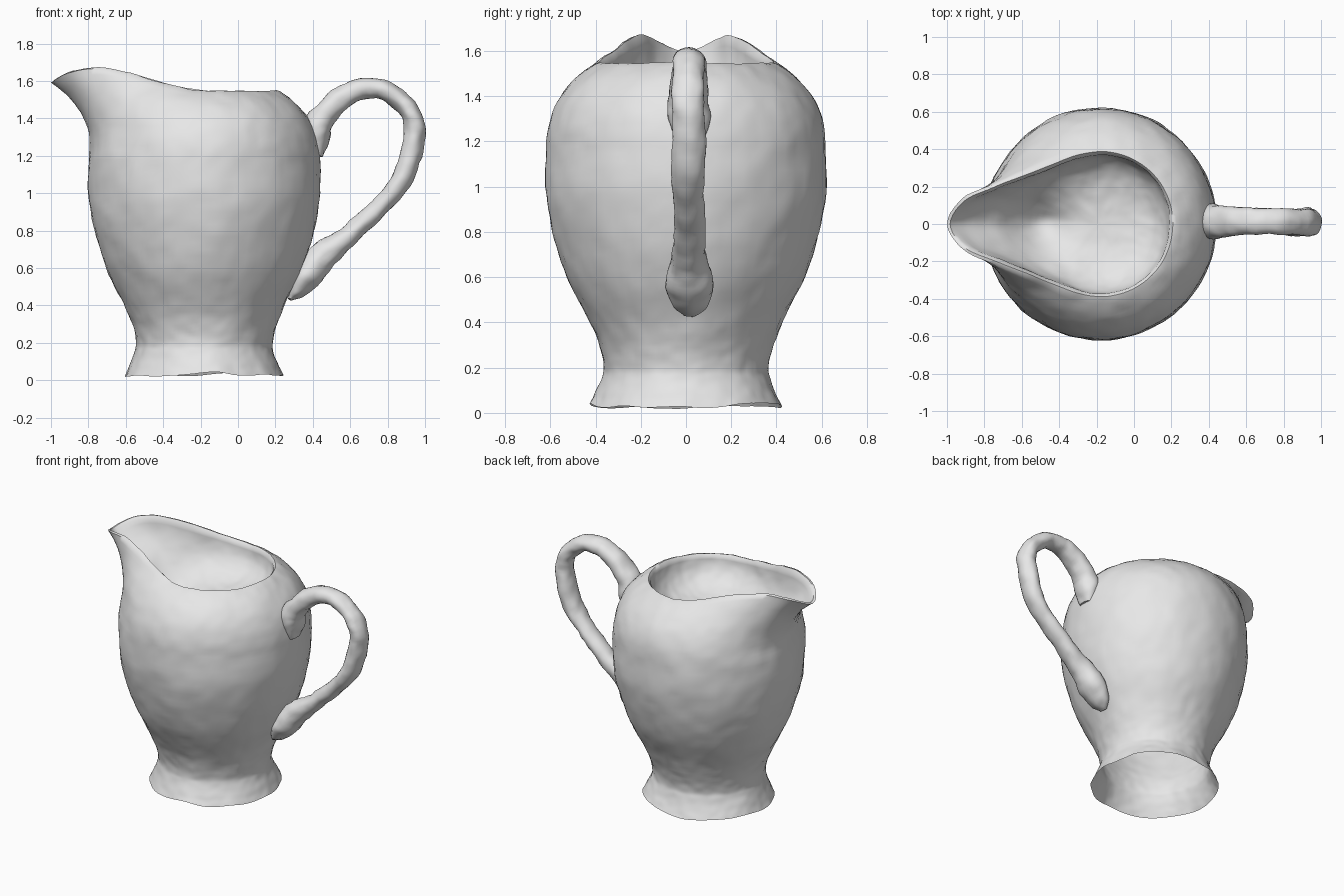
import bpy, bmesh, math
from mathutils import Vector, noise

if "Cube" in bpy.data.objects:
    bpy.data.objects.remove(bpy.data.objects["Cube"], do_unlink=True)

AXIS_X = -0.18          # vertical axis of the round body
SEG = 120

clay = bpy.data.materials.new("grey clay")
clay.use_nodes = True
clay.diffuse_color = (0.8, 0.8, 0.8, 1)
clay.node_tree.nodes["Principled BSDF"].inputs["Base Color"].default_value = (0.8, 0.8, 0.8, 1)


def spline(pts, steps, closed=False):
    """Smooth curve through the points (Catmull-Rom)."""
    pts = [Vector(p) for p in pts]
    n = len(pts)
    at = (lambda i: pts[i % n]) if closed else (lambda i: pts[min(max(i, 0), n - 1)])
    out = []
    for i in range(n if closed else n - 1):
        a, b, c, d = (at(i + k) for k in (-1, 0, 1, 2))
        for s in range(steps):
            t = s / steps
            out.append(0.5 * (2 * b + (c - a) * t + (2 * a - 5 * b + 4 * c - d) * t * t
                              + (3 * b - a - 3 * c + d) * t ** 3))
    if not closed:
        out.append(pts[-1])
    return out


def bezier(a, b, c, t):
    return a * (1 - t) ** 2 + b * 2 * t * (1 - t) + c * t * t


def polar(r, z, ang):
    return Vector((AXIS_X + r * math.cos(ang), r * math.sin(ang), z))


def lumps(p, amount):
    """Hand-made unevenness."""
    return amount * (noise.noise(p * 5) + 0.5 * noise.noise(p * 13) + 0.35 * noise.noise(p * 24))


def loft(name, rings, amount, cap_start=False):
    """Skin over rings that run anticlockwise around the direction of travel."""
    bm = bmesh.new()
    loops = [[bm.verts.new(p) for p in ring] for ring in rings]
    for a, b in zip(loops, loops[1:]):
        n = len(a)
        for i in range(n):
            j = (i + 1) % n
            bm.faces.new((a[i], a[j], b[j], b[i]))
    if cap_start:
        bm.faces.new(loops[0][::-1])
    bm.faces.new(loops[-1])
    bm.normal_update()
    moves = [(v, v.normal * lumps(v.co, amount)) for v in bm.verts]
    for v, m in moves:
        v.co += m
    mesh = bpy.data.meshes.new(name)
    bm.to_mesh(mesh)
    bm.free()
    ob = bpy.data.objects.new(name, mesh)
    bpy.context.collection.objects.link(ob)
    mesh.materials.append(clay)
    bpy.ops.object.select_all(action='DESELECT')
    ob.select_set(True)
    bpy.context.view_layer.objects.active = ob
    bpy.ops.object.shade_smooth_by_angle(angle=math.radians(60))


angles = [2 * math.pi * i / SEG for i in range(SEG)]

# Flared foot, open below, and belly: (radius, height)
wall = spline([(0.425, 0.028, 0), (0.405, 0.07, 0), (0.372, 0.15, 0), (0.364, 0.2, 0),
               (0.382, 0.29, 0), (0.432, 0.41, 0), (0.525, 0.6, 0), (0.588, 0.8, 0),
               (0.621, 1.0, 0), (0.616, 1.2, 0)], 6)
rings = [[polar(p.x, p.y, a) for a in angles] for p in wall]
# Uneven edge of the foot
for ring in rings[:10]:
    for p in ring:
        wobble = noise.noise(Vector((p.x * 4, p.y * 4, 0)))
        p.z += 0.03 * wobble * max(0, 1 - p.z / 0.12)

# Mouth: round at the handle side, drawn out into a raised spout at -x
half = [polar(0.405, 1.542, math.radians(15 * i)) for i in range(7)]
half += [Vector(p) for p in ((-0.31, 0.385, 1.56), (-0.43, 0.34, 1.59), (-0.58, 0.28, 1.635),
                             (-0.76, 0.21, 1.665), (-0.92, 0.135, 1.64), (-1.0, 0, 1.59))]
mirrored = [Vector((p.x, -p.y, p.z)) for p in half[-2:0:-1]]
rim = spline(half + mirrored, SEG // 24, closed=True)

# Share of the spout in each direction: 0 at the round side, 1 at the tip
spout = [max(0, -math.cos(a)) ** 2 for a in angles]

# Shoulder: curves from the belly to the mouth
for k in range(1, 17):
    rings.append([bezier(polar(0.616, 1.2, a), polar(0.6 - 0.025 * s, 1.43 - 0.02 * s, a), lip, k / 16)
                  for a, s, lip in zip(angles, spout, rim)])

# Rounded lip, then the shallow bowl inside with a hollow below the spout
inner = []
for i, lip in enumerate(rim):
    along = rim[(i + 1) % SEG] - rim[i - 1]
    inner.append(lip + Vector((-along.y, along.x, 0)).normalized() * 0.034)
rings.append([p.lerp(q, 0.5) + Vector((0, 0, 0.006)) for p, q in zip(rim, inner)])
inner = [p - Vector((0, 0, 0.012)) for p in inner]
for k in range(25):
    ring = [bezier(lip, polar(0.36 + 0.12 * s, 1.31, a), polar(0.0, 1.31, a), k / 24.5)
            for a, s, lip in zip(angles, spout, inner)]
    for p in ring:
        off = math.hypot(p.x + 0.5, p.y)
        p.z -= 0.13 * math.exp(-(off / 0.16) ** 2)
    rings.append(ring)
loft("jug_body", rings, 0.007)

# Handle: path points (x, z) with half thickness and half width
keys = [(0.43, 1.2, 0.02, 0.05), (0.425, 1.28, 0.055, 0.088), (0.43, 1.38, 0.07, 0.09),
        (0.52, 1.485, 0.06, 0.078), (0.64, 1.552, 0.056, 0.073), (0.77, 1.552, 0.056, 0.073),
        (0.88, 1.485, 0.057, 0.073), (0.937, 1.39, 0.057, 0.073), (0.94, 1.26, 0.056, 0.07),
        (0.885, 1.09, 0.052, 0.07), (0.78, 0.95, 0.05, 0.07), (0.61, 0.785, 0.055, 0.074),
        (0.46, 0.67, 0.08, 0.083), (0.37, 0.57, 0.08, 0.1), (0.31, 0.48, 0.045, 0.075),
        (0.275, 0.43, 0.012, 0.03)]
path = spline(keys, 6)
sections = []
for i, p in enumerate(path):
    q0, q1 = path[max(i - 1, 0)], path[min(i + 1, len(path) - 1)]
    tangent = Vector((q1[0] - q0[0], 0, q1[1] - q0[1])).normalized()
    side = Vector((0, 1, 0)).cross(tangent)
    centre = Vector((p[0], 0.012, p[1]))
    sections.append([centre + side * p[2] * math.cos(a) + Vector((0, p[3] * math.sin(a), 0))
                     for a in angles[::5]])
loft("handle", sections, 0.014, cap_start=True)
